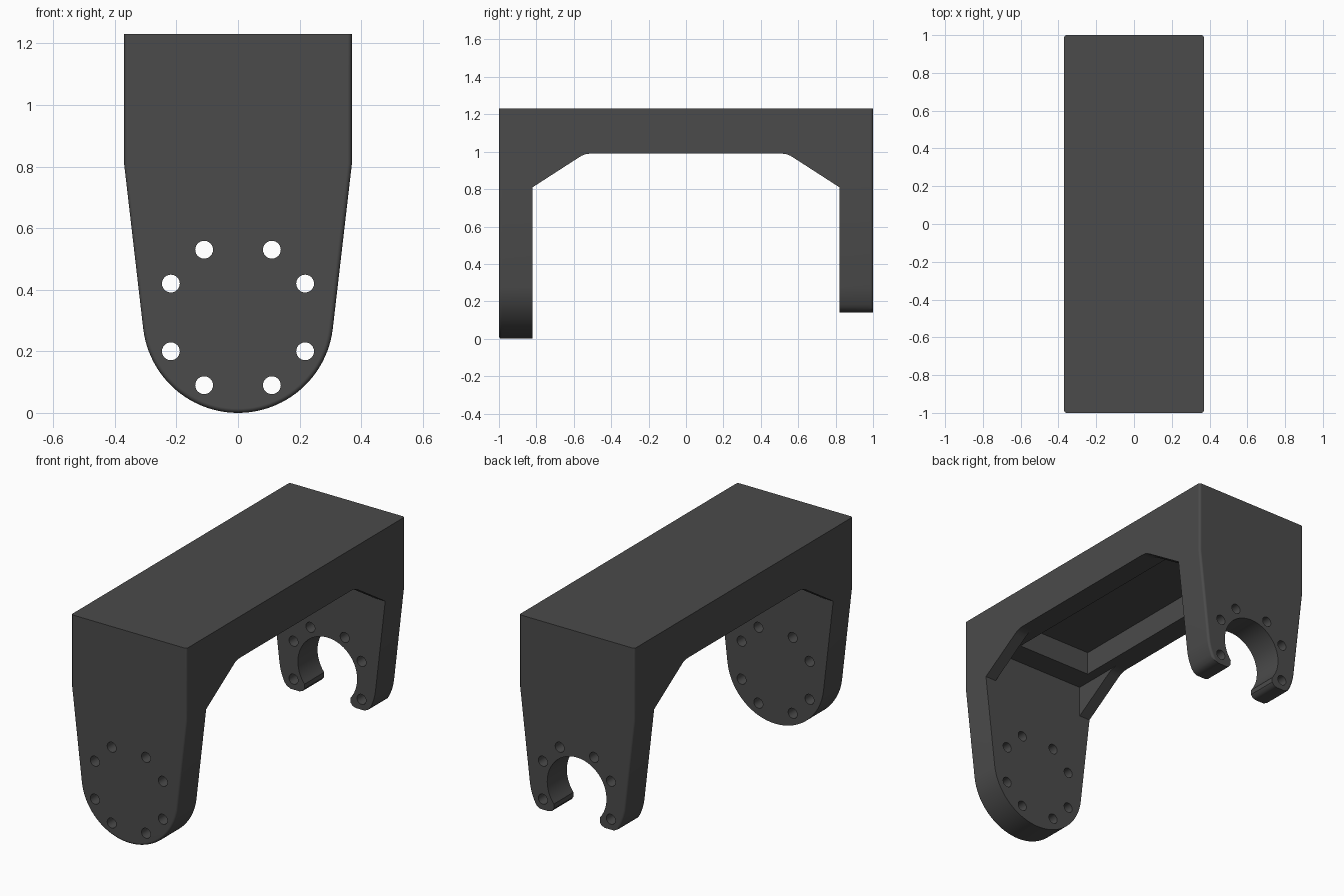
import bpy, bmesh
from math import sin, cos, radians

if "Cube" in bpy.data.objects:
    bpy.data.objects.remove(bpy.data.objects["Cube"])


def arc(cx, cz, r, a0, a1, n):
    angles = [radians(a0 + (a1 - a0) * i / n) for i in range(n + 1)]
    return [(cx + r * cos(a), cz + r * sin(a)) for a in angles]


def prism(name, pts, axis, lo, hi, bevel=0.0):
    """Extrude a closed profile along x (points are y,z), y (x,z) or z (x,y)."""
    def place(p, t):
        return {'x': (t, p[0], p[1]), 'y': (p[0], t, p[1]), 'z': (p[0], p[1], t)}[axis]
    bm = bmesh.new()
    a = [bm.verts.new(place(p, lo)) for p in pts]
    b = [bm.verts.new(place(p, hi)) for p in pts]
    n = len(pts)
    bm.faces.new(a)
    bm.faces.new(b[::-1])
    for i in range(n):
        j = (i + 1) % n
        bm.faces.new((a[j], a[i], b[i], b[j]))
    bmesh.ops.recalc_face_normals(bm, faces=bm.faces[:])
    if bevel:
        # Round the rims of both ends, leaving the top edge crisp
        top = max(v.co.z for v in bm.verts) - 1e-4
        rims = [e for e in bm.edges
                if abs(e.verts[0].co.y - e.verts[1].co.y) < 1e-5
                and not all(v.co.z > top for v in e.verts)]
        bmesh.ops.bevel(bm, geom=rims, offset=bevel, segments=3, profile=0.5,
                        affect='EDGES')
    me = bpy.data.meshes.new(name)
    bm.to_mesh(me)
    bm.free()
    ob = bpy.data.objects.new(name, me)
    bpy.context.collection.objects.link(ob)
    return ob


def box(name, x, y, z0, z1):
    return prism(name, [(-x, -y), (x, -y), (x, y), (-x, y)], 'z', z0, z1)


def combine(target, tool, operation):
    mod = target.modifiers.new("cut", 'BOOLEAN')
    mod.operation = operation
    mod.solver = 'EXACT'
    mod.object = tool
    bpy.context.view_layer.objects.active = target
    bpy.ops.object.modifier_apply(modifier=mod.name)
    bpy.data.objects.remove(tool, do_unlink=True)


# Front outline: straight sides, taper, round foot
outline = [(0.37, 1.23), (0.37, 0.81)] + arc(0, 0.31, 0.31, -7, -173, 48) \
    + [(-0.37, 0.81), (-0.37, 1.23)]
bracket = prism("bracket", outline, 'y', -1, 1, bevel=0.014)

# Side opening with angled, slightly rounded gusset corners
half = [(0.82, -0.2), (0.82, 0.81), (0.575, 0.968), (0.555, 0.98),
        (0.535, 0.987), (0.51, 0.99)]
opening = half + [(-y, z) for y, z in reversed(half)]
combine(bracket, prism("side_opening", opening, 'x', -0.6, 0.6), 'DIFFERENCE')

# Gap between the gussets, and the pocket in the underside of the beam
combine(bracket, box("gusset_gap", 0.30, 0.82, 0.6, 0.99), 'DIFFERENCE')
combine(bracket, box("pocket", 0.24, 0.68, 0.9, 1.125), 'DIFFERENCE')

# Open hook in the back leg
tip = [(0.5, -0.2), (0.5, 0.21), (0.30, 0.205), (0.277, 0.17), (0.262, 0.152),
       (0.237, 0.14), (0.18, 0.14), (0.160, 0.147), (0.148, 0.163)]
hook = tip + arc(0, 0.31, 0.19, -39, 219, 48) + [(-x, z) for x, z in reversed(tip)]
combine(bracket, prism("hook_cutter", hook, 'y', 0.7, 1.2), 'DIFFERENCE')

# Ring of bolt holes through both legs
for sx in (-1, 1):
    for x, z in ((0.11, 0.53), (0.218, 0.42), (0.218, 0.20), (0.11, 0.09)):
        ring = arc(sx * x, z, 0.029, 0, 345, 23)
        combine(bracket, prism("bolt_hole", ring, 'y', -1.2, 1.2), 'DIFFERENCE')

# Smooth the curves, keep the flats flat
bpy.ops.object.select_all(action='DESELECT')
bracket.select_set(True)
bpy.context.view_layer.objects.active = bracket
bpy.ops.object.shade_smooth_by_angle(angle=radians(35))
weighted = bracket.modifiers.new("flat_faces", 'WEIGHTED_NORMAL')
weighted.keep_sharp = True
mat = bpy.data.materials.new("dark_plastic")
mat.diffuse_color = (0.07, 0.07, 0.07, 1)
mat.use_nodes = True
mat.node_tree.nodes["Principled BSDF"].inputs["Base Color"].default_value = mat.diffuse_color
bracket.data.materials.clear()
bracket.data.materials.append(mat)
